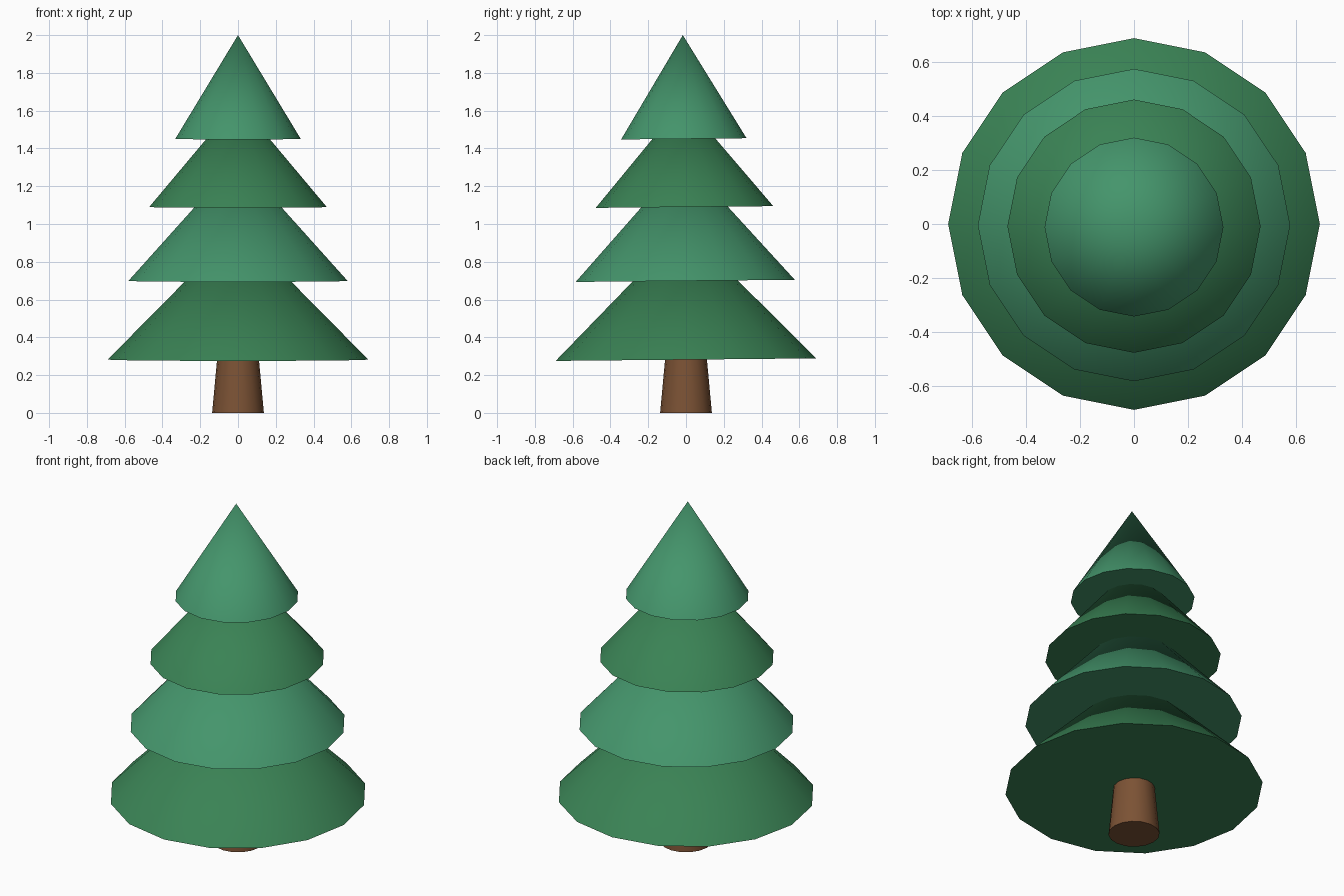
import bpy
import math
from mathutils import Matrix

if "Cube" in bpy.data.objects:
    bpy.data.objects.remove(bpy.data.objects["Cube"])

LEAN = 0.0098      # whole tree leans slightly towards the front
PIVOT_Z = 0.282    # lean is taken about the widest ring


def material(name, rgb):
    mat = bpy.data.materials.new(name)
    mat.diffuse_color = (*rgb, 1.0)
    mat.use_nodes = True
    mat.node_tree.nodes["Principled BSDF"].inputs["Base Color"].default_value = mat.diffuse_color
    return mat


def cone(name, sides, r_bottom, r_top, z_bottom, z_top, mat):
    bpy.ops.mesh.primitive_cone_add(
        vertices=sides, radius1=r_bottom, radius2=r_top,
        depth=z_top - z_bottom, location=(0, 0, (z_bottom + z_top) / 2))
    obj = bpy.context.object
    obj.name = name
    obj.data.materials.append(mat)
    bpy.ops.object.shade_smooth_by_angle(angle=math.radians(30))
    return obj


bark = material("bark", (0.20, 0.085, 0.035))
dark_green = material("dark_green", (0.042, 0.225, 0.09))
light_green = material("light_green", (0.058, 0.30, 0.148))

# Tapered trunk, running up into the lowest tier
cone("trunk", 16, 0.137, 0.10, 0.0, 0.40, bark)

# Foliage tiers from bottom to top: radius, base height, tip height
tiers = [
    (0.69, 0.282, 0.98),
    (0.58, 0.699, 1.345),
    (0.47, 1.090, 1.65),
    (0.332, 1.451, 2.0),
]
lean = (Matrix.Translation((0, 0, PIVOT_Z)) @ Matrix.Rotation(LEAN, 4, 'X')
        @ Matrix.Translation((0, 0, -PIVOT_Z)))
for i, (radius, base, tip) in enumerate(tiers):
    tier = cone(f"foliage_tier_{i + 1}", 16, radius, 0.0, base, tip,
                light_green if i % 2 else dark_green)
    tier.matrix_world = lean @ Matrix.Translation(tier.location)
